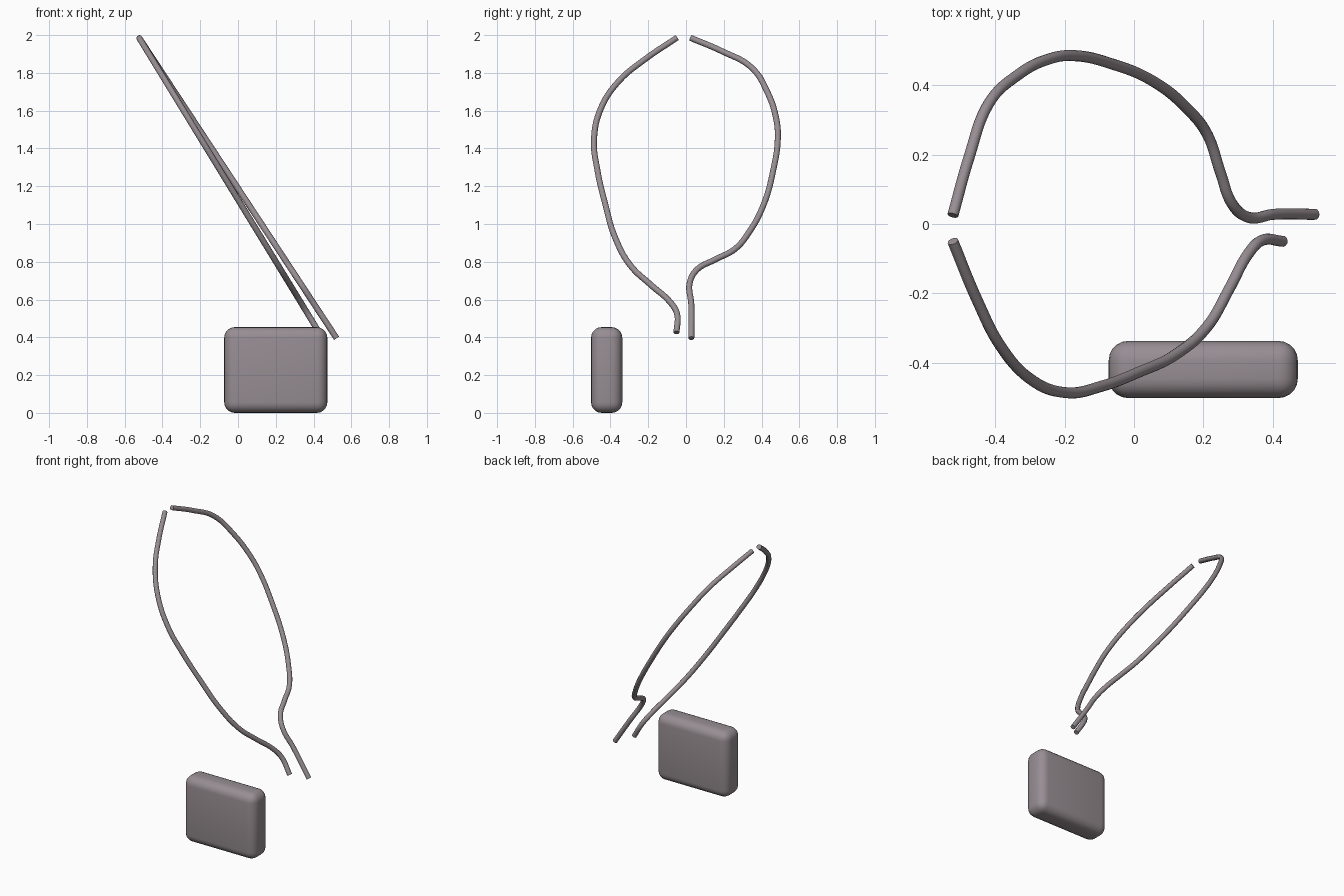
import bpy
import math

cube = bpy.data.objects.get("Cube")
if cube:
    bpy.data.objects.remove(cube, do_unlink=True)

# One warm grey for everything
grey = bpy.data.materials.new("warm grey")
grey.use_nodes = True
colour = (0.31, 0.27, 0.29, 1)
grey.diffuse_color = colour
for node in grey.node_tree.nodes:
    if node.type == "BSDF_PRINCIPLED":
        node.inputs["Base Color"].default_value = colour


def select_only(obj):
    bpy.ops.object.select_all(action="DESELECT")
    obj.select_set(True)
    bpy.context.view_layer.objects.active = obj


def tilted_tube(name, outline, foot_x):
    """Round bar through (y, z) points lying in a plane that leans from head to foot."""
    head_x, head_z, foot_z = -0.523, outline[0][1], outline[-1][1]
    curve = bpy.data.curves.new(name, "CURVE")
    curve.dimensions = "3D"
    curve.bevel_depth = 0.016
    curve.bevel_resolution = 4
    curve.resolution_u = 8
    curve.use_fill_caps = True
    spline = curve.splines.new("BEZIER")
    spline.bezier_points.add(len(outline) - 1)
    for point, (y, z) in zip(spline.bezier_points, outline):
        t = (head_z - z) / (head_z - foot_z)
        point.co = (head_x + t * (foot_x - head_x), y, z)
        point.handle_left_type = point.handle_right_type = "AUTO"
    obj = bpy.data.objects.new(name, curve)
    bpy.context.collection.objects.link(obj)
    curve.materials.append(grey)
    select_only(obj)
    bpy.ops.object.convert(target="MESH")
    bpy.ops.object.shade_smooth_by_angle(angle=math.radians(40))


# Two bent bars that form an open leaf-shaped loop
tilted_tube("back_bar", [
    (0.025, 1.985), (0.19, 1.915), (0.345, 1.83), (0.43, 1.7), (0.478, 1.555),
    (0.486, 1.45), (0.463, 1.29), (0.41, 1.1), (0.336, 0.96), (0.257, 0.866),
    (0.15, 0.81), (0.06, 0.76), (0.02, 0.69), (0.028, 0.575), (0.028, 0.395)], 0.522)
tilted_tube("front_bar", [
    (-0.05, 1.985), (-0.22, 1.87), (-0.352, 1.76), (-0.447, 1.62), (-0.487, 1.45),
    (-0.468, 1.28), (-0.426, 1.1), (-0.378, 0.935), (-0.294, 0.78), (-0.183, 0.675),
    (-0.087, 0.59), (-0.048, 0.527), (-0.05, 0.425)], 0.43)

# Rounded block beside the bars
bpy.ops.mesh.primitive_cube_add(size=1, location=(0.2, -0.42, 0.227))
block = bpy.context.object
block.name = "rounded_block"
block.scale = (0.546, 0.165, 0.454)
bpy.ops.object.transform_apply(location=False, rotation=False, scale=True)
block.data.materials.append(grey)
bevel = block.modifiers.new("rounded edges", "BEVEL")
bevel.width = 0.056
bevel.segments = 5
select_only(block)
bpy.ops.object.modifier_apply(modifier=bevel.name)
bpy.ops.object.shade_smooth_by_angle(angle=math.radians(40))
